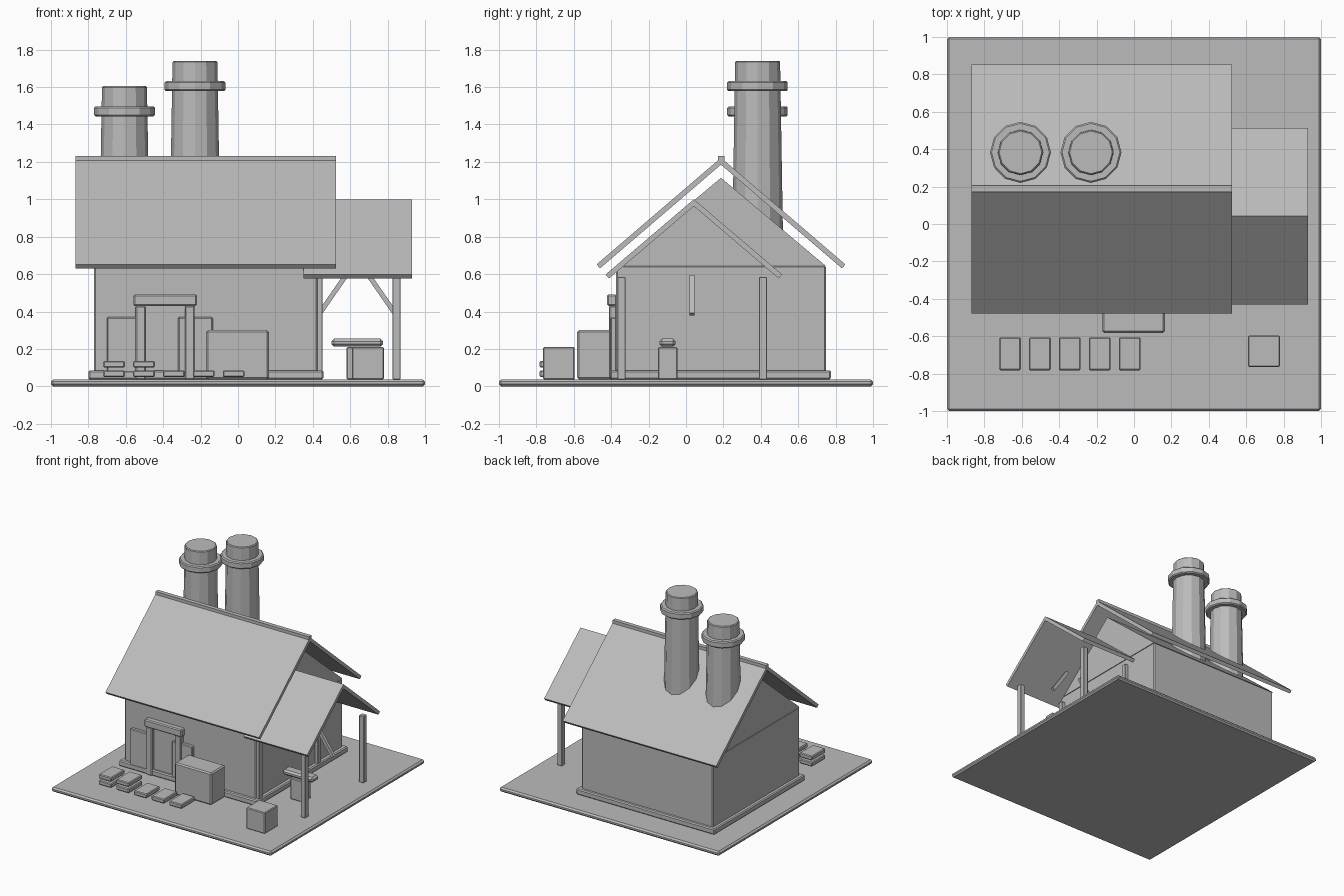
import bpy, bmesh, math
from mathutils import Matrix, Vector

if "Cube" in bpy.data.objects:
    bpy.data.objects.remove(bpy.data.objects["Cube"])

stone = bpy.data.materials.new("plain_grey")
stone.diffuse_color = (0.5, 0.5, 0.5, 1)
stone.use_nodes = True
stone.node_tree.nodes["Principled BSDF"].inputs["Base Color"].default_value = stone.diffuse_color


def finish(bm, name, bevel=0.0):
    bmesh.ops.recalc_face_normals(bm, faces=bm.faces)
    mesh = bpy.data.meshes.new(name)
    bm.to_mesh(mesh)
    bm.free()
    mesh.materials.append(stone)
    ob = bpy.data.objects.new(name, mesh)
    bpy.context.collection.objects.link(ob)
    if bevel:
        mod = ob.modifiers.new("bevel", 'BEVEL')
        mod.width = bevel
        mod.segments = 1
    return ob


def box(name, x, y, z, bevel=0.006):
    """Box from (min, max) ranges."""
    bm = bmesh.new()
    size = [r[1] - r[0] for r in (x, y, z)]
    mid = [(r[1] + r[0]) / 2 for r in (x, y, z)]
    bmesh.ops.create_cube(bm, size=1, matrix=Matrix.Translation(mid) @ Matrix.Diagonal((*size, 1)))
    return finish(bm, name, bevel)


def prism(name, x, profile):
    """Extrude a y-z profile along x."""
    bm = bmesh.new()
    face = bm.faces.new([bm.verts.new((x[0], y, z)) for y, z in profile])
    new = bmesh.ops.extrude_face_region(bm, geom=[face])["geom"]
    bmesh.ops.translate(bm, vec=(x[1] - x[0], 0, 0),
                        verts=[v for v in new if isinstance(v, bmesh.types.BMVert)])
    return finish(bm, name)


def beam(name, a, b, width):
    """Square beam between two points."""
    a, b = Vector(a), Vector(b)
    d = b - a
    bm = bmesh.new()
    bmesh.ops.create_cube(bm, size=1, matrix=Matrix.Translation((a + b) / 2)
                          @ d.to_track_quat('Z', 'Y').to_matrix().to_4x4()
                          @ Matrix.Diagonal((width, width, d.length, 1)))
    return finish(bm, name)


def drum(name, x, y, z, r1, r2, bevel):
    """Twelve-sided tapered cylinder."""
    bm = bmesh.new()
    bmesh.ops.create_cone(bm, cap_ends=True, segments=12, radius1=r1, radius2=r2, depth=z[1] - z[0],
                          matrix=Matrix.Translation((x, y, (z[0] + z[1]) / 2)))
    finish(bm, name, bevel).modifiers["bevel"].limit_method = 'ANGLE'


def roof(name, x, ridge, top, run, drop, t=0.028):
    """Pair of sloping slabs meeting at a ridge."""
    n = Vector((drop, run)).normalized() * t
    for side, label in ((-1, "front"), (1, "back")):
        prism(f"{name}_{label}", x, [(ridge, top), (ridge + side * run, top - drop),
                                     (ridge + side * (run - n.x), top - drop - n.y),
                                     (ridge - side * n.x, top - n.y)])


# ground and house body
box("ground_slab", (-1, 1), (-1, 1), (0, 0.037), 0.012)
box("plinth", (-0.80, 0.457), (-0.405, 0.775), (0.037, 0.085), 0.008)
box("walls", (-0.77, 0.425), (-0.375, 0.748), (0.037, 0.645), 0.008)
prism("gable", (-0.77, 0.425), [(-0.375, 0.643), (0.748, 0.643), (0.187, 1.115)])

# roofs
roof("main_roof", (-0.87, 0.525), 0.187, 1.222, 0.665, 0.57)
box("ridge_cap", (-0.87, 0.525), (0.17, 0.205), (1.195, 1.232), 0)
roof("porch_roof", (0.35, 0.93), 0.042, 1.0, 0.472, 0.402)

# porch posts and braces
for x in (0.43, 0.847):
    for y in (-0.345, 0.412):
        box("porch_post", (x - 0.021, x + 0.021), (y - 0.021, y + 0.021), (0.037, 0.585), 0.003)
for s in (-1, 1):
    beam("porch_brace", (0.638 + s * 0.205, 0.033, 0.385), (0.638 + s * 0.065, 0.033, 0.587), 0.026)

# chimneys with collars
for x, top in ((-0.607, 1.605), (-0.23, 1.74)):
    drum("chimney", x, 0.383, (0.3, top), 0.144, 0.12, 0.006)
    drum("chimney_collar", x, 0.383, (top - 0.162, top - 0.108), 0.163, 0.163, 0.008)

# doorway
for x in (-0.521, -0.258):
    box("door_post", (x - 0.026, x + 0.026), (-0.412, -0.37), (0.037, 0.43))
box("door_lintel", (-0.56, -0.22), (-0.422, -0.37), (0.43, 0.492), 0.008)
box("door_panel", (-0.50, -0.28), (-0.383, -0.37), (0.037, 0.415), 0)
for x in ((-0.70, -0.515), (-0.32, -0.135)):
    box("door_leaf", x, (-0.403, -0.37), (0.037, 0.37))

# crates and stacked slabs
box("large_crate", (-0.17, 0.165), (-0.582, -0.40), (0.037, 0.30), 0.01)
box("small_crate", (0.61, 0.78), (-0.765, -0.595), (0.037, 0.21))
for i in range(5):
    x = -0.663 + i * 0.16
    for z in ((0.05, 0.10) if i < 2 else (0.05,)):
        box("flat_slab", (x - 0.058, x + 0.058), (-0.782, -0.606), (z, z + 0.035))

# anvil on its block
box("anvil_block", (0.58, 0.696), (-0.15, -0.045), (0.037, 0.21))
box("anvil", (0.50, 0.776), (-0.142, -0.055), (0.212, 0.255), 0.014)
